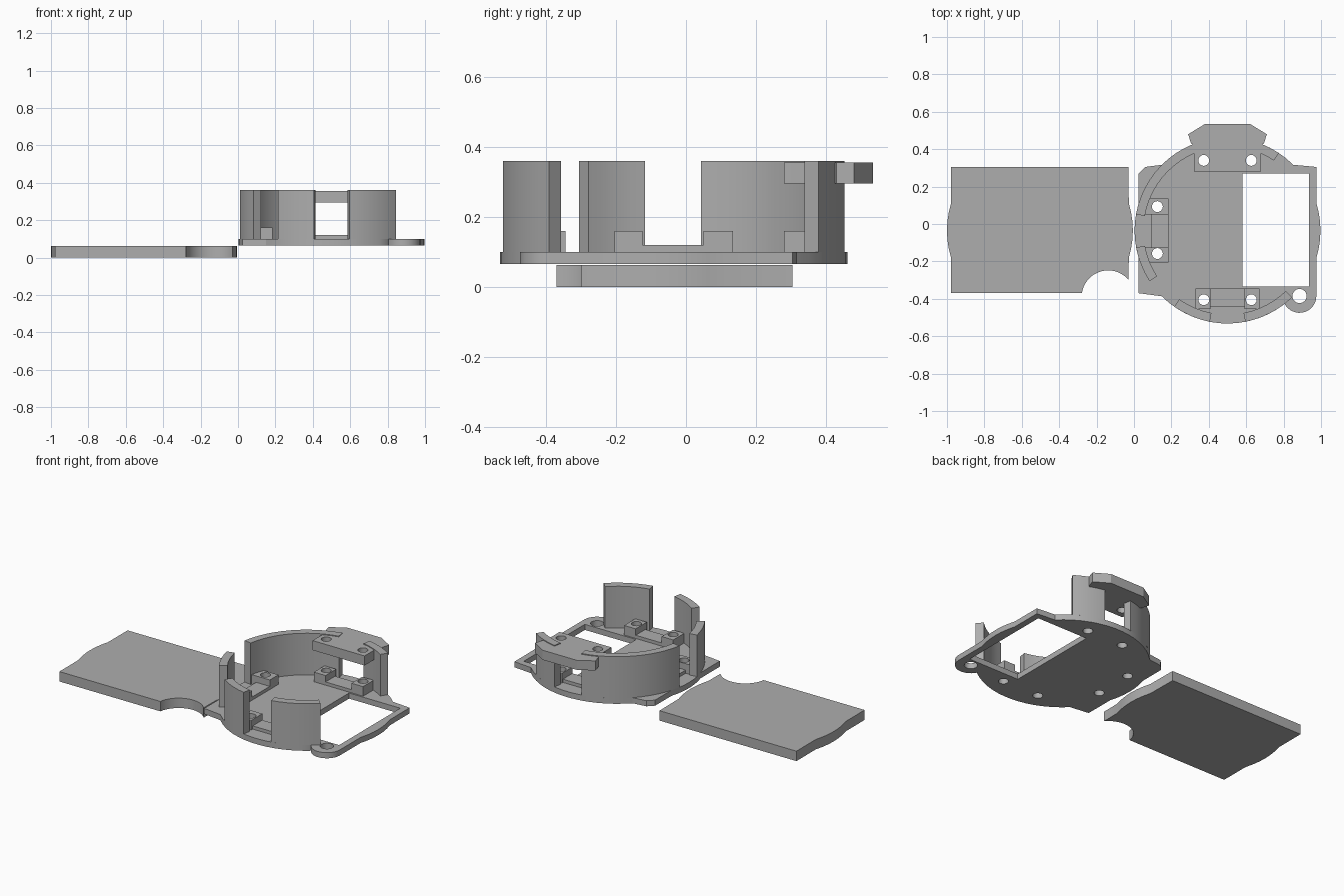
import bpy, bmesh
from math import cos, sin, radians

if "Cube" in bpy.data.objects:
    bpy.data.objects.remove(bpy.data.objects["Cube"])

GREY = (0.42, 0.42, 0.42, 1)
mat = bpy.data.materials.new("plain grey")
mat.use_nodes = True
mat.diffuse_color = GREY
mat.node_tree.nodes["Principled BSDF"].inputs["Base Color"].default_value = GREY

CX, CY, R_OUT, R_IN = 0.5, -0.035, 0.497, 0.449
Z_BASE, Z_FLOOR, Z_BAR, Z_BLOCK, Z_WALL = 0.065, 0.1, 0.12, 0.16, 0.36


def arc(cx, cy, r, a0, a1, step=6):
    n = max(2, round(abs(a1 - a0) / step))
    angles = [radians(a0 + (a1 - a0) * i / n) for i in range(n + 1)]
    return [(cx + r * cos(a), cy + r * sin(a)) for a in angles]


def rect(x0, x1, y0, y1):
    return [(x0, y0), (x1, y0), (x1, y1), (x0, y1)]


def prism(name, outline, z0, z1):
    bm = bmesh.new()
    face = bm.faces.new([bm.verts.new((x, y, z0)) for x, y in outline])
    out = bmesh.ops.extrude_face_region(bm, geom=[face])
    top = [v for v in out["geom"] if isinstance(v, bmesh.types.BMVert)]
    bmesh.ops.translate(bm, verts=top, vec=(0, 0, z1 - z0))
    bmesh.ops.recalc_face_normals(bm, faces=bm.faces[:])
    mesh = bpy.data.meshes.new(name)
    bm.to_mesh(mesh)
    bm.free()
    mesh.materials.append(mat)
    obj = bpy.data.objects.new(name, mesh)
    bpy.context.collection.objects.link(obj)
    return obj


def cut(obj, outlines):
    """Cut vertical openings right through a part."""
    for outline in outlines:
        cutter = prism("cutter", outline, -0.5, 1)
        mod = obj.modifiers.new("cut", "BOOLEAN")
        mod.operation, mod.solver, mod.object = "DIFFERENCE", "EXACT", cutter
        deps = bpy.context.evaluated_depsgraph_get()
        mesh = bpy.data.meshes.new_from_object(obj.evaluated_get(deps))
        obj.modifiers.clear()
        obj.data = mesh
        bpy.data.objects.remove(cutter)


def hole(x, y, r=0.029):
    return arc(x, y, r, 0, 345, 15)


# Screw positions on the three mounts
front_holes = [hole(x, -0.405) for x in (0.373, 0.627)]
back_holes = [hole(x, 0.34) for x in (0.373, 0.627)]
left_holes = [hole(0.125, y) for y in (0.093, -0.158)]

# Base plate: disc with squared-off corners, a screw lug and a large window
outline = (arc(CX, CY, R_OUT, -17, 17) + [(0.975, 0.305)]
           + arc(CX, CY, R_OUT, 45, 135) + [(0.06, 0.305), (0.025, 0.27)]
           + arc(CX, CY, R_OUT, 163, 197) + [(0.025, -0.37)]
           + arc(CX, CY, R_OUT, 225, 307)
           + arc(0.885, -0.385, 0.09, 205, 360, 12))
base = prism("base_plate", outline, Z_BASE, Z_FLOOR)
cut(base, front_holes + back_holes + left_holes
    + [rect(0.58, 0.935, -0.335, 0.27), hole(0.885, -0.385, 0.038)])

# Curved walls standing around the rim
walls = {"back_left_wall": (101, 170), "left_wall": (190.5, 213),
         "front_left_wall": (235, 259), "front_right_wall": (281, 314),
         "back_right_wall": (56.5, 79)}
for name, (a0, a1) in walls.items():
    ring = arc(CX, CY, R_OUT, a0, a1) + arc(CX, CY, R_IN, a1, a0)
    prism(name, ring, Z_FLOOR, Z_WALL)


# Mounts: two drilled blocks joined by a low bar
def mount(side, blocks, bar, holes):
    for i, (block, h) in enumerate(zip(blocks, holes)):
        cut(prism(f"{side}_block_{i + 1}", block, Z_FLOOR, Z_BLOCK), [h])
    prism(f"{side}_bar", bar, Z_FLOOR, Z_BAR)


spans = ((0.33, 0.41), (0.59, 0.67))
mount("front", [rect(*s, -0.455, -0.345) for s in spans],
      rect(0.41, 0.59, -0.44, -0.345), front_holes)
mount("back", [rect(*s, 0.28, 0.385) for s in spans],
      rect(0.41, 0.59, 0.28, 0.375), back_holes)
mount("left", [rect(0.05, 0.185, *s) for s in ((0.05, 0.135), (-0.205, -0.125))],
      rect(0.09, 0.185, -0.125, 0.05), left_holes)

# Raised bracket across the back opening, with an outer flange
bracket = prism("back_bracket", [
    (0.32, 0.28), (0.68, 0.28), (0.68, 0.37), (0.67, 0.42), (0.695, 0.43),
    (0.71, 0.48), (0.62, 0.535), (0.38, 0.535), (0.29, 0.48), (0.305, 0.43),
    (0.33, 0.42), (0.32, 0.37)], 0.295, 0.355)
cut(bracket, back_holes)

# Separate cover plate with bowed ends and a round notch
cover = prism("cover_plate", [(-0.03, -0.37)]
              + arc(CX - 1.003, CY, R_OUT, -17, 17) + [(-0.03, 0.305), (-0.978, 0.305)]
              + arc(CX - 1.003, CY, R_OUT, 163, 197) + [(-0.978, -0.37)], 0, 0.062)
cut(cover, [arc(-0.138, -0.39, 0.142, 0, 354)])

# Smooth the round sides and keep the edges sharp
bpy.ops.object.select_all(action="DESELECT")
for obj in bpy.context.collection.objects:
    if obj.type == "MESH" and mat.name in obj.data.materials:
        obj.select_set(True)
        bpy.context.view_layer.objects.active = obj
bpy.ops.object.shade_smooth_by_angle(angle=radians(30))
